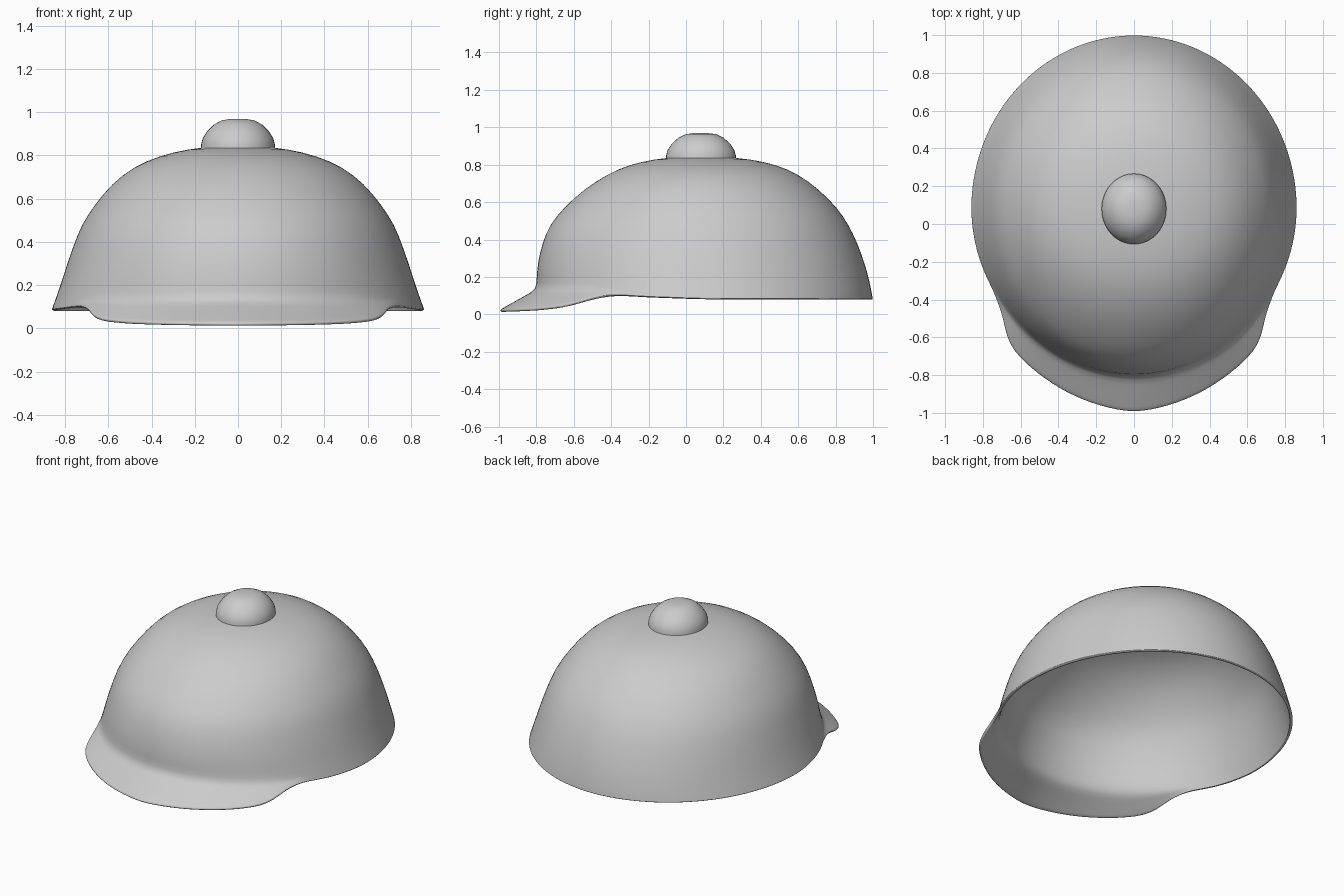
import bpy, bmesh, math

if "Cube" in bpy.data.objects:
    bpy.data.objects.remove(bpy.data.objects["Cube"])

SEGS = 72
CY = 0.08  # dome centre in y


def lerp(table, x, col=1):
    """Linear lookup in a table sorted by its first column."""
    if x <= table[0][0]:
        return table[0][col]
    for p, q in zip(table, table[1:]):
        if x <= q[0]:
            f = (x - p[0]) / (q[0] - p[0])
            return p[col] + f * (q[col] - p[col])
    return table[-1][col]


def loft(name, rings, pole):
    """Bridge closed rings of points, then close the top with a fan."""
    bm = bmesh.new()
    loops = [[bm.verts.new(p) for p in ring] for ring in rings]
    n = len(loops[0])
    for low, high in zip(loops, loops[1:]):
        for i in range(n):
            j = (i + 1) % n
            bm.faces.new((low[i], low[j], high[j], high[i]))
    tip = bm.verts.new(pole)
    for i in range(n):
        bm.faces.new((loops[-1][i], loops[-1][(i + 1) % n], tip))
    bmesh.ops.recalc_face_normals(bm, faces=bm.faces)
    for f in bm.faces:
        f.smooth = True
    me = bpy.data.meshes.new(name)
    bm.to_mesh(me)
    bm.free()
    ob = bpy.data.objects.new(name, me)
    bpy.context.collection.objects.link(ob)
    return ob


# Dome profile: z, half width, front reach, back reach
PROFILE = [(0.08, 0.865, 0.88, 0.92), (0.13, 0.847, 0.88, 0.912),
           (0.20, 0.822, 0.88, 0.897), (0.28, 0.797, 0.873, 0.874),
           (0.38, 0.763, 0.85, 0.838), (0.48, 0.725, 0.81, 0.79),
           (0.57, 0.665, 0.735, 0.73), (0.67, 0.585, 0.625, 0.63),
           (0.75, 0.48, 0.50, 0.52), (0.80, 0.36, 0.385, 0.405),
           (0.83, 0.23, 0.25, 0.265), (0.842, 0.11, 0.12, 0.12)]
# Visor outline: degrees from front, radius
VISOR = [(0, 1.08), (7.6, 1.066), (16.7, 1.046), (29.6, 1.014), (40.5, 0.988),
         (46, 0.952), (49, 0.914), (52.5, 0.885), (57, 0.872)]
# Height of the lower edge and of the crease above it, by degrees from front
EDGE = [(0, 0.024), (17, 0.026), (30, 0.032), (40, 0.045), (46, 0.068),
        (49, 0.088), (52, 0.102), (57, 0.106), (70, 0.095), (90, 0.085), (180, 0.08)]
CREASE = [(0, 0.135), (30, 0.13), (50, 0.13), (60, 0.135), (90, 0.125), (180, 0.12)]


def dome_radius(ang, z):
    a = lerp(PROFILE, z, 1)
    b = lerp(PROFILE, z, 2 if math.cos(ang) > 0 else 3)
    return 1 / math.hypot(math.sin(ang) / a, math.cos(ang) / b)


def cap_ring(func):
    """One ring from func(angle, degrees from front) -> radius, z."""
    pts = []
    for i in range(SEGS):
        ang = 2 * math.pi * i / SEGS
        deg = math.degrees(min(ang, 2 * math.pi - ang))
        r, z = func(ang, deg)
        pts.append((r * math.sin(ang), CY - r * math.cos(ang), z))
    return pts


def skirt(f):
    """Strip from the lower edge (f=0) to the crease (f=1)."""
    def func(ang, deg):
        z0, z1 = lerp(EDGE, deg), lerp(CREASE, deg)
        r0 = lerp(VISOR, deg) if deg < 57 else dome_radius(ang, z0)
        r1 = dome_radius(ang, z1)
        return r0 + (r1 - r0) * f, z0 + (z1 - z0) * f
    return func


# Cap shell with visor
rings = [cap_ring(skirt(f)) for f in (0, 0.1, 0.4, 0.75, 1)]
for row in PROFILE[2:]:
    rings.append(cap_ring(lambda ang, deg: (dome_radius(ang, row[0]), row[0])))
shell = loft("cap_shell", rings, (0, CY, 0.845))
solid = shell.modifiers.new("thickness", 'SOLIDIFY')
solid.thickness = 0.018
solid.offset = -1
sub = shell.modifiers.new("smooth", 'SUBSURF')
sub.levels = sub.render_levels = 1

# Top button
BUTTON = [(0.172, 0.825), (0.171, 0.85), (0.163, 0.88), (0.143, 0.912),
          (0.112, 0.943), (0.075, 0.963), (0.035, 0.969)]
rings = []
for r, z in BUTTON:
    rings.append([(r * math.cos(2 * math.pi * i / 40),
                   CY + 1.09 * r * math.sin(2 * math.pi * i / 40), z)
                  for i in range(40)])
loft("top_button", rings, (0, CY, 0.97))
